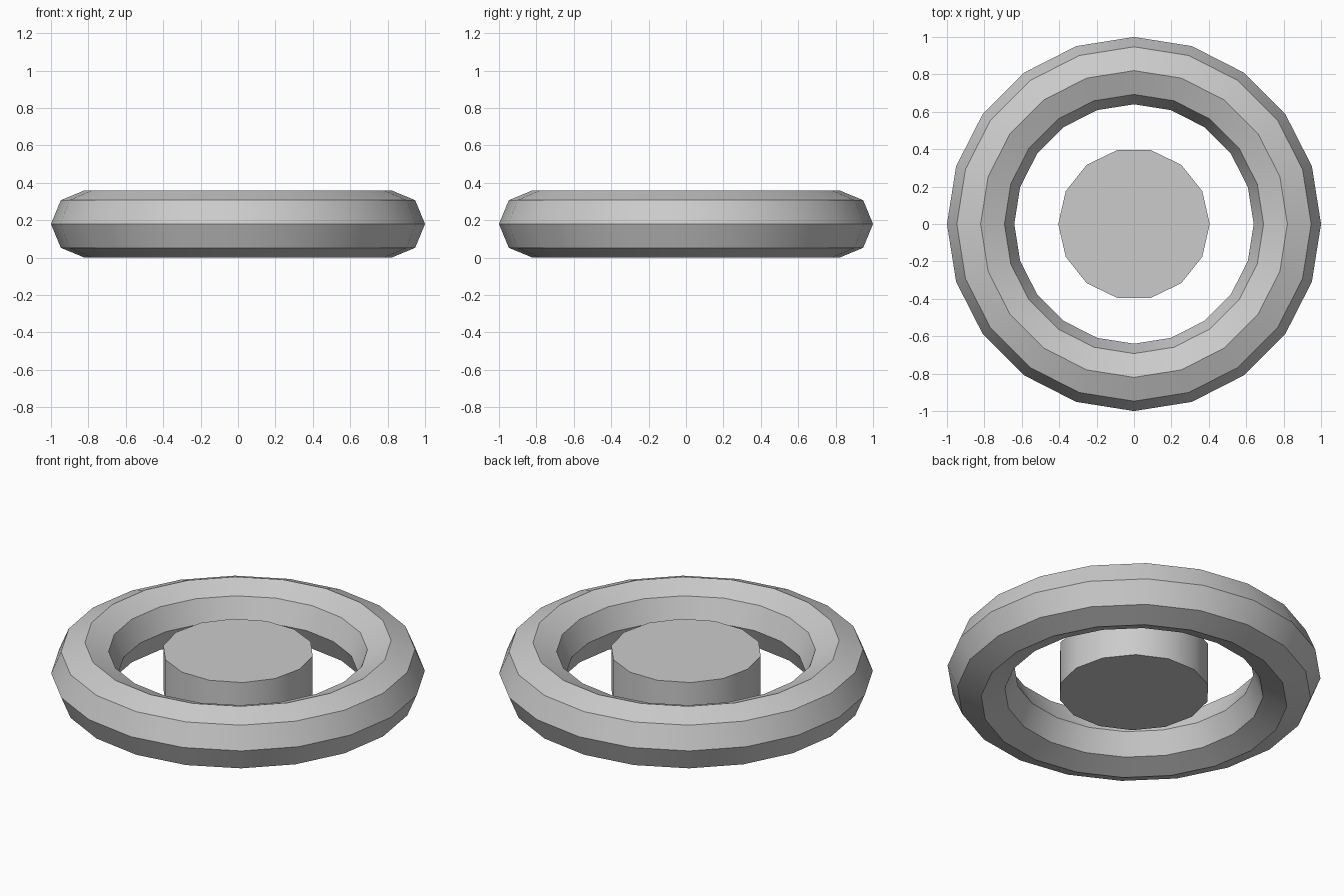
import bpy
from math import radians

if "Cube" in bpy.data.objects:
    bpy.data.objects.remove(bpy.data.objects["Cube"])

RING_R, TUBE_R = 0.82, 0.18
HUB_R, HUB_H = 0.405, 0.252


def finish(name):
    # Name the part and smooth round it while keeping the 45+ degree edges crisp
    obj = bpy.context.object
    obj.name = name
    bpy.ops.object.shade_smooth_by_angle(angle=radians(30))
    return obj


# Outer ring: low-poly torus standing on the ground
bpy.ops.mesh.primitive_torus_add(major_segments=20, minor_segments=8,
                                 major_radius=RING_R, minor_radius=TUBE_R,
                                 location=(0, 0, TUBE_R))
finish("outer_ring")

# Floating centre hub: 14-sided disc with a corner on the +x axis
bpy.ops.mesh.primitive_cylinder_add(vertices=14, radius=HUB_R, depth=HUB_H,
                                    location=(0, 0, TUBE_R),
                                    rotation=(0, 0, radians(90)))
bpy.ops.object.transform_apply(location=False, rotation=True, scale=False)
finish("centre_hub")
